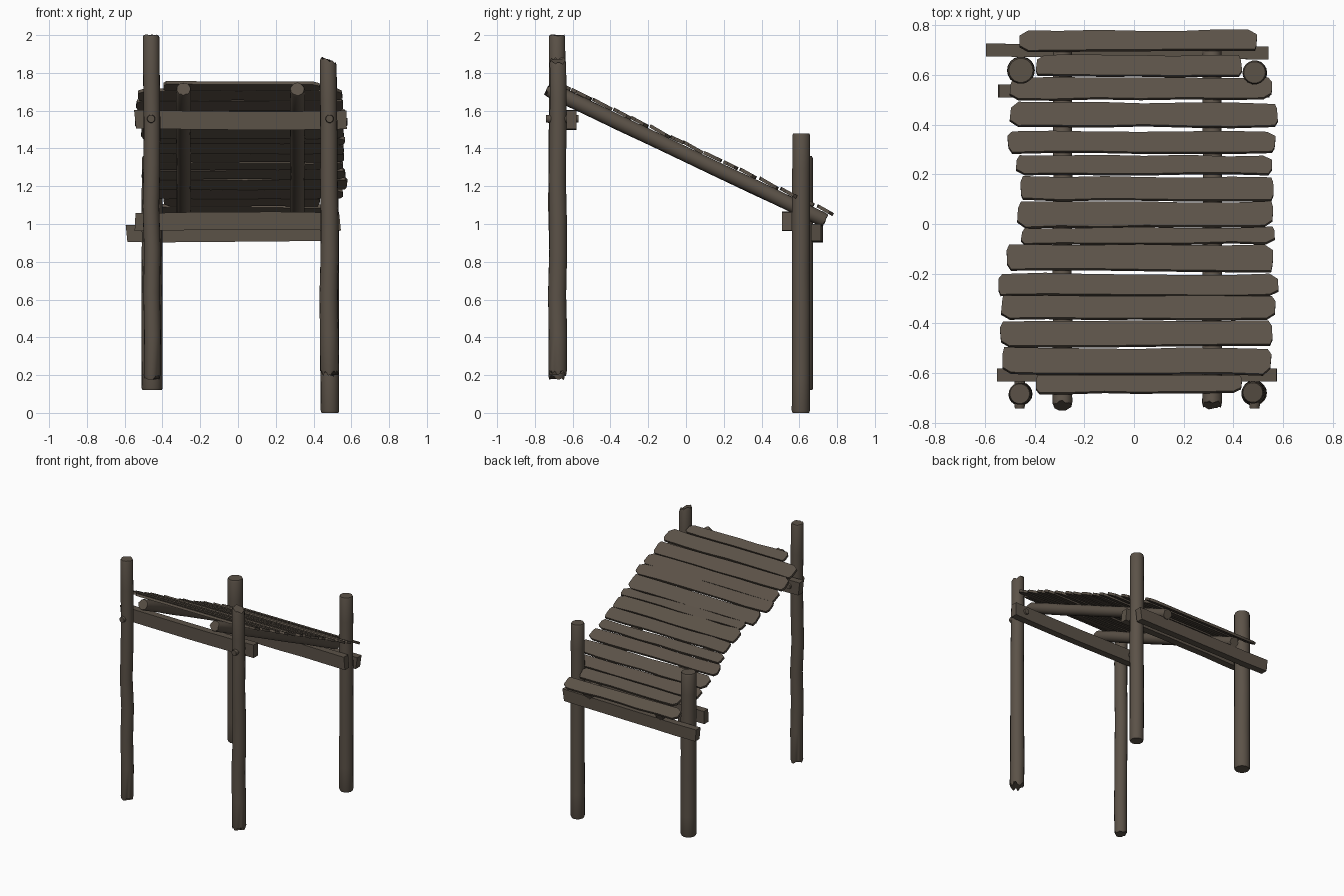
import bpy, bmesh, math, random
from mathutils import Vector

random.seed(4)
if "Cube" in bpy.data.objects:
    bpy.data.objects.remove(bpy.data.objects["Cube"])

wood = bpy.data.materials.new("weathered_wood")
wood.use_nodes = True
COLOUR = (0.105, 0.084, 0.064, 1)
wood.diffuse_color = COLOUR
wood.node_tree.nodes["Principled BSDF"].inputs["Base Color"].default_value = COLOUR
parts = []


def wobble(a):
    return random.uniform(-a, a)


def finish(name, bm):
    bmesh.ops.recalc_face_normals(bm, faces=bm.faces)
    mesh = bpy.data.meshes.new(name)
    bm.to_mesh(mesh)
    bm.free()
    mesh.materials.append(wood)
    ob = bpy.data.objects.new(name, mesh)
    bpy.context.collection.objects.link(ob)
    parts.append(ob)


def log(name, start, end, r0, r1, rings=8, sides=18, bend=0.0, ragged=(0.0, 0.0), slant=0.0):
    """Round timber from start to end; ragged roughens each end, slant tilts the far cut."""
    bm = bmesh.new()
    a, b = Vector(start), Vector(end)
    axis = (b - a).normalized()
    u = axis.orthogonal().normalized()
    if abs(axis.z) > 0.9:
        u = Vector((1, 0, 0))
    v = axis.cross(u).normalized()
    inset = 0.012
    length = (b - a).length
    stops = [0, inset / length] + [i / rings for i in range(1, rings)] + [1 - inset / length, 1]
    loops = []
    for i, t in enumerate(stops):
        last = len(stops) - 1
        r = r0 + (r1 - r0) * t
        if i in (0, last):
            r *= 0.9
        mid = a.lerp(b, t)
        if 1 < i < last - 1:
            mid += (u * wobble(1) + v * wobble(1)) * bend
        ring = []
        for k in range(sides):
            ang = 2 * math.pi * k / sides
            rough = ragged[0] if i == 0 else ragged[1] if i == last else 0
            drop = wobble(rough) - (slant * math.cos(ang) if i >= last - 1 else 0)
            p = mid + (u * math.cos(ang) + v * math.sin(ang)) * r + axis * drop
            ring.append(bm.verts.new(p))
        loops.append(ring)
    for lo, hi in zip(loops, loops[1:]):
        for k in range(sides):
            n = (k + 1) % sides
            bm.faces.new((lo[k], lo[n], hi[n], hi[k]))
    bm.faces.new(loops[0][::-1])
    bm.faces.new(loops[-1])
    finish(name, bm)


def beam(name, start, end, depth, height, sag=0.0, steps=6):
    """Squared timber between two points, with a slight bow and softened edges."""
    bm = bmesh.new()
    a, b = Vector(start), Vector(end)
    rings = []
    for i in range(steps + 1):
        t = i / steps
        mid = a.lerp(b, t) + Vector((0, 0, sag * math.sin(math.pi * t) + wobble(0.002)))
        skew = wobble(0.008) if i in (0, steps) else 0
        rings.append([bm.verts.new(mid + Vector((skew * sz, sy * depth / 2, sz * height / 2)))
                      for sy, sz in ((-1, -1), (1, -1), (1, 1), (-1, 1))])
    for lo, hi in zip(rings, rings[1:]):
        for k in range(4):
            n = (k + 1) % 4
            bm.faces.new((lo[k], lo[n], hi[n], hi[k]))
    bm.faces.new(rings[0][::-1])
    bm.faces.new(rings[-1])
    sharp = [e for e in bm.edges if len(e.link_faces) == 2 and e.calc_face_angle(0) > 0.5]
    bmesh.ops.bevel(bm, geom=sharp, offset=0.005, segments=1, affect='EDGES')
    finish(name, bm)


# Roof plane: z falls towards the back
SLOPE = 0.475
COS = 1 / math.sqrt(1 + SLOPE ** 2)
ALONG = Vector((0, COS, -SLOPE * COS))
NORMAL = Vector((0, SLOPE * COS, COS))


def on_roof(x, y, lift=0.0):
    return Vector((x, y, 1.368 - SLOPE * y)) + NORMAL * lift


def plank(name, y0, y1, x0, x1, thick=0.018):
    """Split board with uneven long edges and chipped ends."""
    bm = bmesh.new()
    half = (y1 - y0) / 2 / COS
    centre = on_roof(0, (y0 + y1) / 2, 0.05)
    tilt, yaw = 0.05 + wobble(0.05), wobble(0.006)
    chips = [random.choice((0.008, 0.015, 0.035)) for _ in range(4)]
    n = 6
    outline = []
    for side, near, far in ((-1, 0, 1), (1, 2, 3)):
        first, last = (x0, x1) if side < 0 else (x1, x0)
        sign = 1 if side < 0 else -1
        outline.append((first, side * half * 0.55))
        for i in range(n + 1):
            x = first + (last - first) * i / n
            if i == 0:
                x += sign * chips[near]
            if i == n:
                x -= sign * chips[far]
            outline.append((x, side * half + wobble(0.004)))
        outline.append((last + wobble(0.006), side * half * 0.5))
    verts = []
    for x, w in outline:
        w += yaw * x
        verts.append(bm.verts.new(centre + Vector((x, 0, 0)) + ALONG * w
                                  + NORMAL * (-thick / 2 - tilt * w)))
    face = bm.faces.new(verts)
    new = bmesh.ops.extrude_face_region(bm, geom=[face])["geom"]
    bmesh.ops.translate(bm, vec=NORMAL * thick, verts=[g for g in new if isinstance(g, bmesh.types.BMVert)])
    finish(name, bm)


# Posts: tall pair in front, short pair behind
log("front_right_post", (-0.455, -0.685, 0.185), (-0.46, -0.683, 2.0), 0.044, 0.044,
    bend=0.004, ragged=(0.012, 0.004))
log("front_left_post", (0.485, -0.68, 0.21), (0.478, -0.678, 1.865), 0.05, 0.044,
    bend=0.004, ragged=(0.02, 0.01), slant=0.015)
log("back_right_post", (-0.455, 0.618, 0.12), (-0.455, 0.618, 1.36), 0.056, 0.054, bend=0.001)
log("back_left_post", (0.487, 0.608, 0.0), (0.485, 0.61, 1.48), 0.049, 0.048, bend=0.001)

# Cross beams tied to the posts
beam("front_beam", (-0.545, -0.607, 1.553), (0.575, -0.607, 1.553), 0.052, 0.098, sag=-0.006)
beam("back_inner_beam", (-0.545, 0.535, 1.01), (0.54, 0.535, 1.015), 0.052, 0.095, sag=0.005)
beam("back_outer_beam", (-0.59, 0.70, 0.948), (0.535, 0.688, 0.955), 0.052, 0.09)

# Pegs through the front posts
for side, x in (("right", -0.46), ("left", 0.485)):
    log(side + "_peg", (x, -0.742, 1.557), (x, -0.57, 1.557), 0.022, 0.022, rings=2, sides=12)

# Sloping rails under the boards
for side, x in (("right", -0.288), ("left", 0.314)):
    log(side + "_rail", on_roof(x, -0.73), on_roof(x, 0.735), 0.04, 0.038,
        rings=8, bend=0.002, ragged=(0.008, 0.006))

# Roof boards, from front to back: y range and x range
boards = [
    (-0.70, -0.635, -0.395, 0.435), (-0.625, -0.525, -0.53, 0.553),
    (-0.515, -0.415, -0.535, 0.555), (-0.405, -0.315, -0.535, 0.57),
    (-0.31, -0.225, -0.545, 0.58), (-0.21, -0.105, -0.51, 0.56),
    (-0.10, -0.04, -0.455, 0.565), (-0.035, 0.065, -0.47, 0.56),
    (0.075, 0.165, -0.455, 0.56), (0.18, 0.25, -0.475, 0.555),
    (0.265, 0.35, -0.505, 0.57), (0.37, 0.465, -0.50, 0.575),
    (0.48, 0.565, -0.50, 0.555), (0.575, 0.655, -0.395, 0.43),
    (0.675, 0.755, -0.46, 0.495),
]
for i, (y0, y1, x0, x1) in enumerate(boards):
    plank("roof_board_%d" % (i + 1), y0, y1, x0, x1)

# Smooth rounded timber, keep cut edges crisp
bpy.ops.object.select_all(action='DESELECT')
for ob in parts:
    ob.select_set(True)
bpy.context.view_layer.objects.active = parts[0]
bpy.ops.object.shade_smooth_by_angle(angle=math.radians(35))
